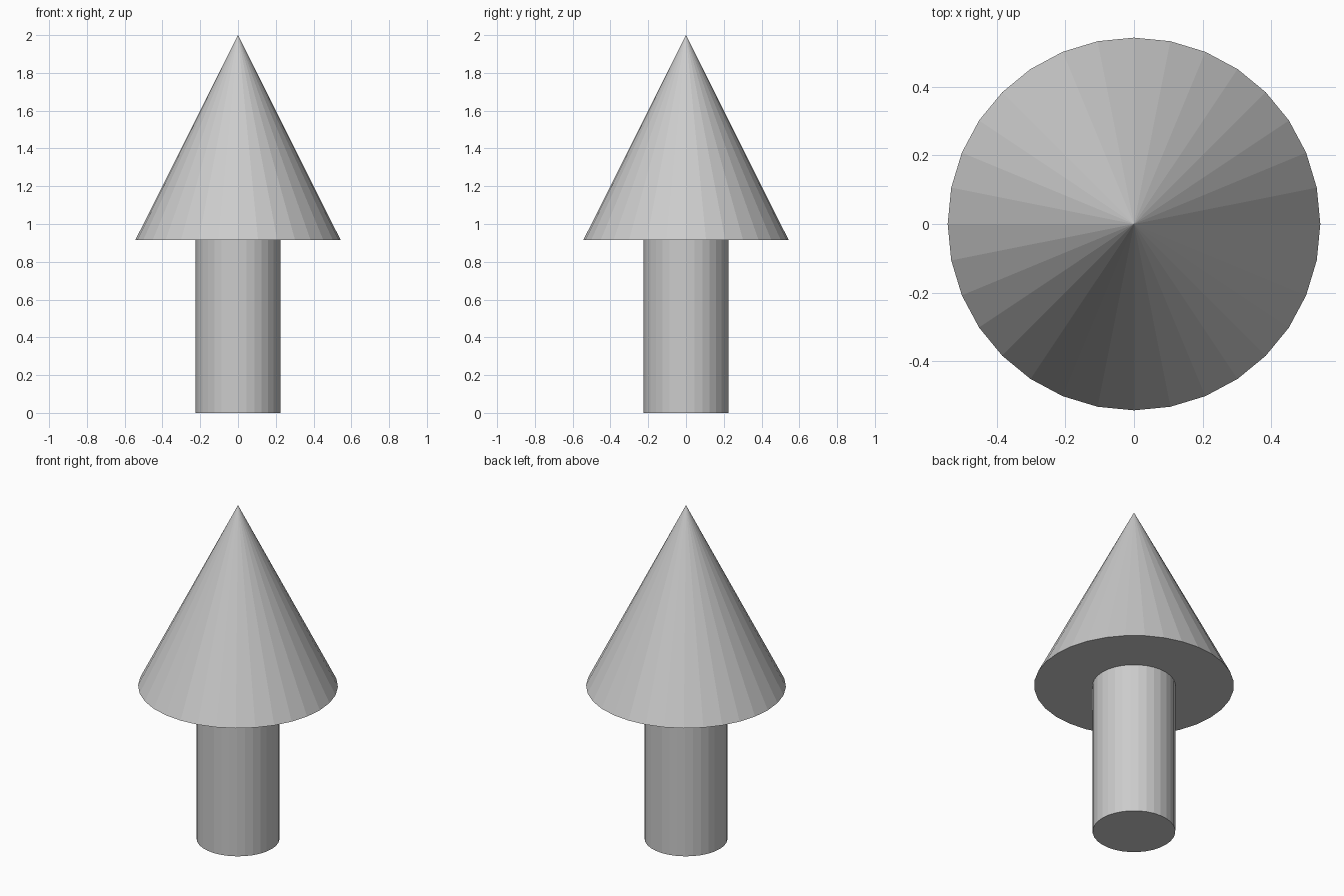
import bpy

if "Cube" in bpy.data.objects:
    bpy.data.objects.remove(bpy.data.objects["Cube"])

SIDES = 32
SHAFT_R, HEAD_R = 0.225, 0.543
HEAD_Z, TOP_Z = 0.916, 2.0

# Round shaft standing on the floor
bpy.ops.mesh.primitive_cylinder_add(vertices=SIDES, radius=SHAFT_R, depth=HEAD_Z,
                                    location=(0, 0, HEAD_Z / 2))
bpy.context.object.name = "arrow_shaft"

# Flat-shaded pointed head with a closed underside
bpy.ops.mesh.primitive_cone_add(vertices=SIDES, radius1=HEAD_R, radius2=0,
                                depth=TOP_Z - HEAD_Z,
                                location=(0, 0, (HEAD_Z + TOP_Z) / 2))
bpy.context.object.name = "arrow_head"
